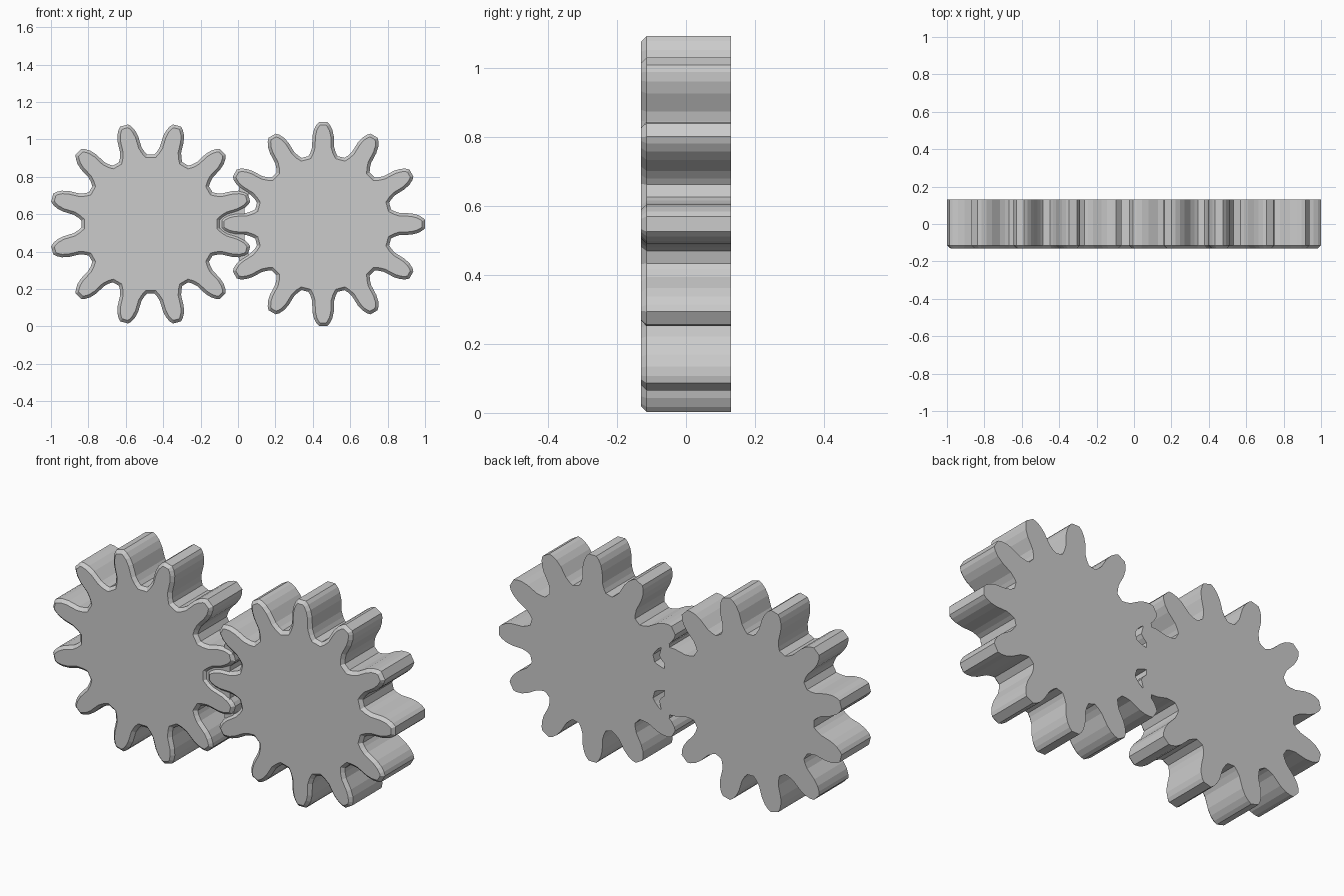
import bpy
import bmesh
from math import cos, sin, tau
from mathutils import Vector

TEETH = 12
HALF_DEPTH = 0.13
CENTRE_Z = 0.5475
# Tooth outline: distance from the hub, half width
FLANK = [(0.363, 0.078), (0.382, 0.068), (0.41, 0.059), (0.47, 0.057),
         (0.505, 0.049), (0.53, 0.036), (0.545, 0.022)]

cube = bpy.data.objects.get("Cube")
if cube:
    bpy.data.objects.remove(cube, do_unlink=True)

grey = bpy.data.materials.new("plain grey")
grey.use_nodes = True
colour = (0.6, 0.6, 0.6, 1)
grey.diffuse_color = colour
grey.node_tree.nodes["Principled BSDF"].inputs["Base Color"].default_value = colour


def finish(name, bm):
    bmesh.ops.recalc_face_normals(bm, faces=bm.faces)
    mesh = bpy.data.meshes.new(name)
    bm.to_mesh(mesh)
    bm.free()
    mesh.materials.append(grey)
    obj = bpy.data.objects.new(name, mesh)
    bpy.context.collection.objects.link(obj)
    return obj


def add_gear(name, centre_x, turn):
    """Extrude a toothed outline through y and chamfer its front rim."""
    bm = bmesh.new()
    tooth = [(r, -w) for r, w in FLANK] + [(r, w) for r, w in reversed(FLANK)]
    outline = []
    for i in range(TEETH):
        a = tau * (i + turn) / TEETH
        for r, w in tooth:
            outline.append(bm.verts.new((centre_x + r * cos(a) - w * sin(a),
                                         HALF_DEPTH,
                                         CENTRE_Z + r * sin(a) + w * cos(a))))
    back = bm.faces.new(outline)
    front = bmesh.ops.extrude_face_region(bm, geom=[back], use_keep_orig=True)["geom"]
    moved = [g for g in front if isinstance(g, bmesh.types.BMVert)]
    bmesh.ops.translate(bm, verts=moved, vec=Vector((0, -2 * HALF_DEPTH, 0)))
    rim = [e for e in bm.edges if all(v.co.y < 0 for v in e.verts)]
    bmesh.ops.bevel(bm, geom=rim, offset=0.016, segments=1, affect='EDGES')
    return finish(name, bm)


def add_block(name, x0, x1, z0, z1):
    """Fill between the touching teeth, just behind the front chamfer."""
    bm = bmesh.new()
    bmesh.ops.create_cube(bm, size=1)
    y0, y1 = -HALF_DEPTH + 0.012, HALF_DEPTH
    for v in bm.verts:
        v.co = (x1 if v.co.x > 0 else x0,
                y1 if v.co.y > 0 else y0,
                CENTRE_Z + (z1 if v.co.z > 0 else z0))
    return finish(name, bm)


# Two meshing gears, one turned by half a tooth
add_gear("right_gear", -0.467, 0.5)
add_gear("left_gear", 0.455, 0)

# Fused contact between the gears, leaving two small through gaps
add_block("centre_contact", -0.12, 0.035, -0.12, 0.12)
add_block("upper_contact", 0.005, 0.055, 0.15, 0.195)
add_block("lower_contact", 0.005, 0.055, -0.195, -0.15)
